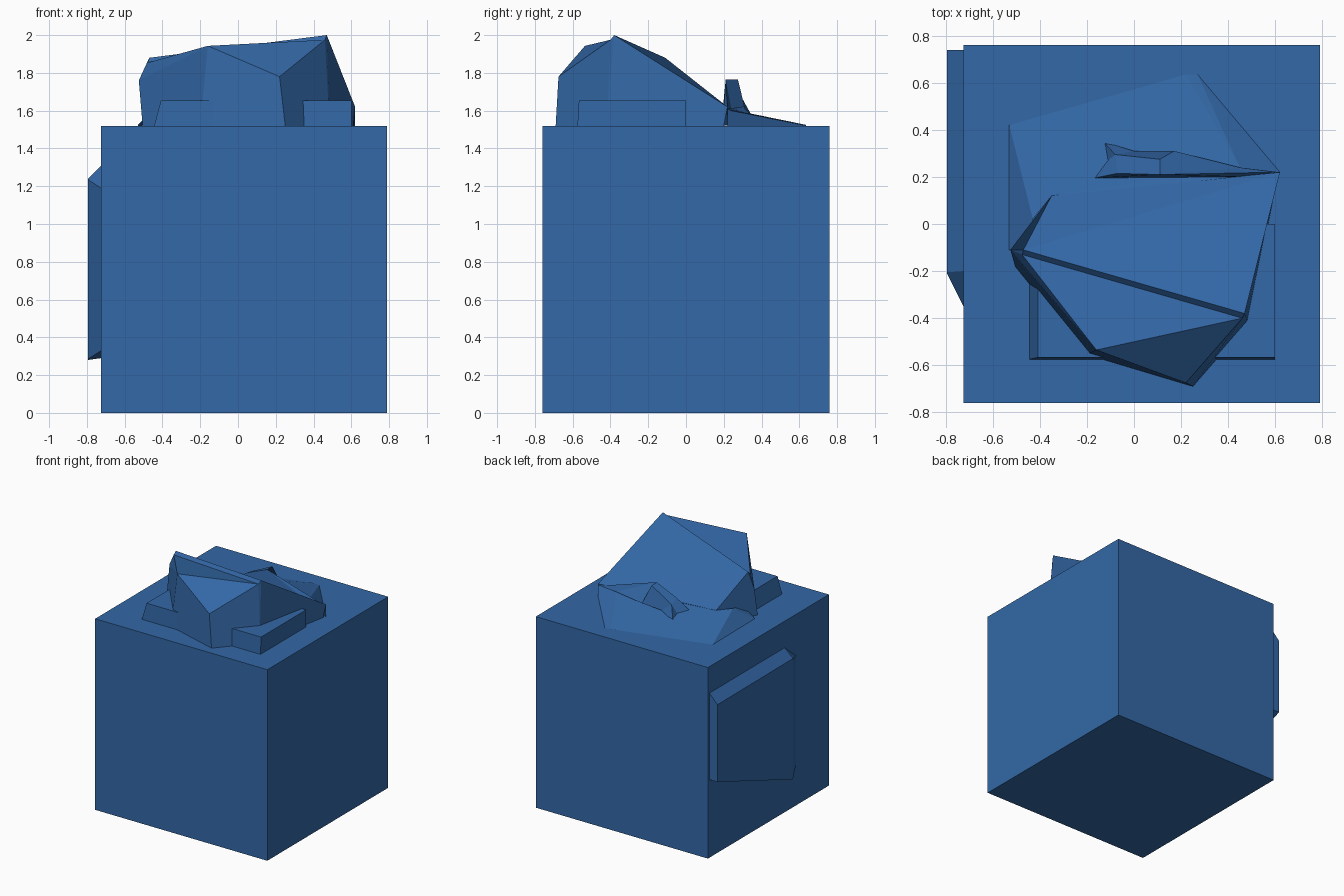
import bpy, bmesh

blue = bpy.data.materials.new("blue")
blue.diffuse_color = (0.033, 0.138, 0.385, 1)


def part(name, verts, faces, flip_by_first=False):
    """Flat-faced mesh; optionally make the first face point upward."""
    bm = bmesh.new()
    vs = [bm.verts.new(v) for v in verts]
    for f in faces:
        bm.faces.new([vs[i] for i in f])
    bmesh.ops.recalc_face_normals(bm, faces=bm.faces)
    bm.faces.ensure_lookup_table()
    bm.normal_update()
    if flip_by_first and bm.faces[0].normal.z < 0:
        bmesh.ops.reverse_faces(bm, faces=bm.faces)
    me = bpy.data.meshes.new(name)
    bm.to_mesh(me)
    bm.free()
    me.materials.append(blue)
    ob = bpy.data.objects.new(name, me)
    bpy.context.collection.objects.link(ob)
    return ob


def loft(name, low, high):
    """Closed solid between two matching loops."""
    n = len(low)
    sides = [(i, (i + 1) % n, n + (i + 1) % n, n + i) for i in range(n)]
    return part(name, low + high, sides + [tuple(range(n)), tuple(range(n, 2 * n))])


def rect(x0, x1, y0, y1, z):
    return [(x0, y0, z), (x1, y0, z), (x1, y1, z), (x0, y1, z)]


# Large plain cube
loft("cube_body", rect(-.725, .79, -.76, .76, 0), rect(-.725, .79, -.76, .76, 1.52))

# Low block poking out from under the rock
loft("rock_base_block", rect(-.445, .6, -.575, 0, 1.515), rect(-.408, .6, -.567, 0, 1.655))

# Bevelled plate on the left side, (y, z) outlines
inner = [(.74, 1.31), (-.2, 1.31), (-.35, 1.19), (-.35, .33), (-.2, .29), (.74, .62)]
outer = [(.74, 1.235), (-.205, 1.24), (-.21, 1.235), (-.21, .285), (-.205, .28), (.74, .62)]
loft("side_plate", [(-.724, y, z) for y, z in inner], [(-.795, y, z) for y, z in outer])

# Main tilted rock
part("main_rock", [
    (-.47, -.11, 1.88), (.47, -.38, 2.0), (-.475, -.13, 1.855), (.46, -.4, 1.975),
    (-.16, -.535, 1.943), (.22, -.675, 1.78), (-.525, -.11, 1.76), (-.505, -.18, 1.52),
    (-.2, -.555, 1.52), (.25, -.69, 1.52), (.485, -.42, 1.52),
    (.62, .22, 1.62), (.61, .2, 1.52), (-.35, .12, 1.63), (-.35, .12, 1.52)],
    [(0, 1, 11), (0, 11, 13), (0, 2, 3, 1), (2, 4, 3), (4, 5, 3), (4, 8, 9, 5),
     (2, 6, 4), (4, 7, 8), (4, 6, 7), (3, 5, 9, 10), (1, 3, 10), (1, 10, 12, 11),
     (11, 12, 14, 13), (0, 6, 2), (0, 13, 14, 7, 6), (7, 14, 12, 10, 9, 8)], True)

# Shallow slope behind the rock
part("rear_slope", [
    (-.35, .12, 1.63), (-.43, .02, 1.63), (-.53, -.11, 1.525), (-.53, .42, 1.52),
    (.22, .635, 1.525), (.27, .635, 1.52), (.45, .24, 1.6), (.62, .22, 1.61),
    (.62, .22, 1.52), (-.42, -.11, 1.6)],
    [(0, 3, 1), (0, 6, 4, 3), (0, 7, 6), (6, 5, 4), (6, 7, 8, 5), (1, 3, 2), (1, 2, 9)], True)

# Thin fin lying along the foot of the slope
part("rock_fin", [
    (.11, .21, 1.765), (.11, .275, 1.765), (-.08, .295, 1.67), (-.07, .215, 1.69),
    (-.17, .195, 1.61), (-.13, .35, 1.57), (0, .31, 1.61), (.17, .31, 1.62),
    (.45, .24, 1.61), (.6, .22, 1.61), (.5, .2, 1.6), (-.11, .27, 1.6)],
    [(0, 1, 2, 3), (3, 2, 11, 4), (2, 5, 11), (2, 6, 5), (1, 7, 6, 2), (0, 8, 7, 1),
     (0, 9, 8), (0, 10, 9), (0, 3, 4, 10)], True)
